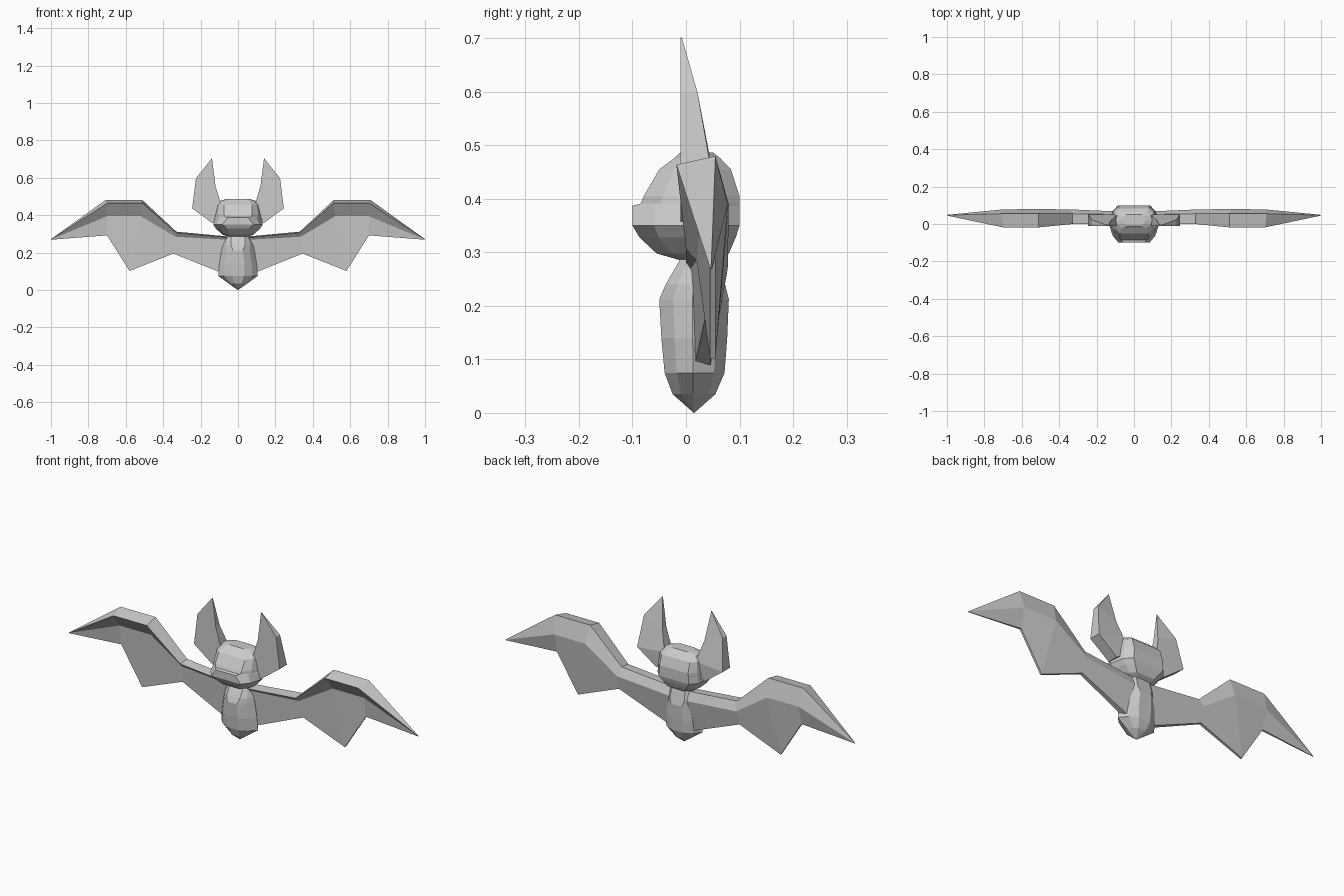
import bpy
import bmesh

cube = bpy.data.objects.get("Cube")
if cube:
    bpy.data.objects.remove(cube, do_unlink=True)

grey = bpy.data.materials.new("grey")
grey.use_nodes = True
GREY = (0.6, 0.6, 0.6, 1)
grey.diffuse_color = GREY
grey.node_tree.nodes["Principled BSDF"].inputs["Base Color"].default_value = GREY


def loft(name, rings):
    """Skin closed rings of equal point count and cap both ends."""
    bm = bmesh.new()
    rows = [[bm.verts.new(p) for p in ring] for ring in rings]
    n = len(rows[0])
    for a, b in zip(rows, rows[1:]):
        for i in range(n):
            j = (i + 1) % n
            bm.faces.new((a[i], a[j], b[j], b[i]))
    bm.faces.new(rows[0])
    bm.faces.new(rows[-1])
    bmesh.ops.remove_doubles(bm, verts=bm.verts, dist=0.0005)
    bmesh.ops.recalc_face_normals(bm, faces=bm.faces)
    mesh = bpy.data.meshes.new(name)
    bm.to_mesh(mesh)
    bm.free()
    mesh.materials.append(grey)
    obj = bpy.data.objects.new(name, mesh)
    bpy.context.collection.objects.link(obj)
    return obj


def ring(z, w, y0, y1, front, back):
    """Faceted horizontal section; front and back are the flat widths."""
    mid, half = (y0 + y1) / 2, (y1 - y0) / 2
    side = [(front, -1), ((1 + front) / 2 + 0.06, -0.6), (1, -0.05),
            ((1 + back) / 2 + 0.06, 0.65), (back, 1)]
    pts = side + [(-x, y) for x, y in reversed(side)]
    return [(x * w, mid + y * half, z) for x, y in pts]


# Head with a small protruding snout
loft("head", [ring(*r) for r in (
    (0.285, 0.055, -0.01, 0.06, 0.6, 0.6),
    (0.298, 0.085, -0.055, 0.08, 0.55, 0.6),
    (0.328, 0.118, -0.087, 0.093, 0.5, 0.6),
    (0.350, 0.132, -0.100, 0.100, 0.63, 0.65),
    (0.387, 0.128, -0.100, 0.100, 0.43, 0.65),
    (0.391, 0.127, -0.085, 0.100, 0.55, 0.65),
    (0.405, 0.125, -0.079, 0.100, 0.6, 0.65),
    (0.455, 0.115, -0.050, 0.084, 0.65, 0.7),
    (0.476, 0.098, -0.022, 0.064, 0.65, 0.7),
    (0.487, 0.060, -0.010, 0.050, 0.65, 0.7))])

# Body tapering to a point at the bottom
loft("body", [ring(*r) for r in (
    (0.000, 0.001, 0.0145, 0.0155, 0.4, 0.4),
    (0.035, 0.050, -0.025, 0.055, 0.4, 0.4),
    (0.075, 0.105, -0.040, 0.072, 0.3, 0.3),
    (0.140, 0.100, -0.046, 0.077, 0.35, 0.35),
    (0.212, 0.088, -0.050, 0.080, 0.3, 0.35),
    (0.240, 0.082, -0.038, 0.073, 0.45, 0.5),
    (0.292, 0.062, -0.008, 0.060, 0.6, 0.6))])

# Wing stations: top, ridge, crease, lower edge front and back, rear bulge
WING = [
    [(0.04, 0.050, 0.285), (0.04, 0.000, 0.280), (0.04, 0.008, 0.268),
     (0.07, 0.015, 0.085), (0.07, 0.045, 0.085), (0.04, 0.065, 0.240)],
    [(0.33, 0.055, 0.312), (0.33, 0.000, 0.306), (0.335, 0.020, 0.285),
     (0.345, 0.040, 0.195), (0.345, 0.055, 0.195), (0.34, 0.078, 0.270)],
    [(0.51, 0.055, 0.480), (0.51, -0.018, 0.464), (0.52, 0.030, 0.395),
     (0.58, 0.045, 0.102), (0.58, 0.055, 0.102), (0.52, 0.080, 0.390)],
    [(0.71, 0.055, 0.480), (0.70, -0.018, 0.464), (0.70, 0.030, 0.395),
     (0.70, 0.045, 0.292), (0.70, 0.055, 0.292), (0.70, 0.078, 0.390)],
    [(1.0, 0.047, 0.272), (1.0, 0.045, 0.271), (1.0, 0.046, 0.270),
     (0.999, 0.046, 0.269), (0.999, 0.048, 0.269), (1.0, 0.049, 0.271)]]

# Ear stations: height and x of the inner and outer edges, then rear y
EAR = [(0.139, 0.702, 0.141, 0.702, -0.008),
       (0.120, 0.555, 0.225, 0.597, 0.022),
       (0.088, 0.450, 0.245, 0.437, 0.050),
       (0.100, 0.380, 0.138, 0.358, 0.045)]

for label, s in (("left", 1), ("right", -1)):
    loft(label + "_wing", [[(s * x, y, z) for x, y, z in st] for st in WING])
    loft(label + "_ear", [[(s * xi, -0.01, zi), (s * xo, -0.01, zo),
                           (s * xo, yb, zo), (s * xi, yb, zi)]
                          for xi, zi, xo, zo, yb in EAR])
